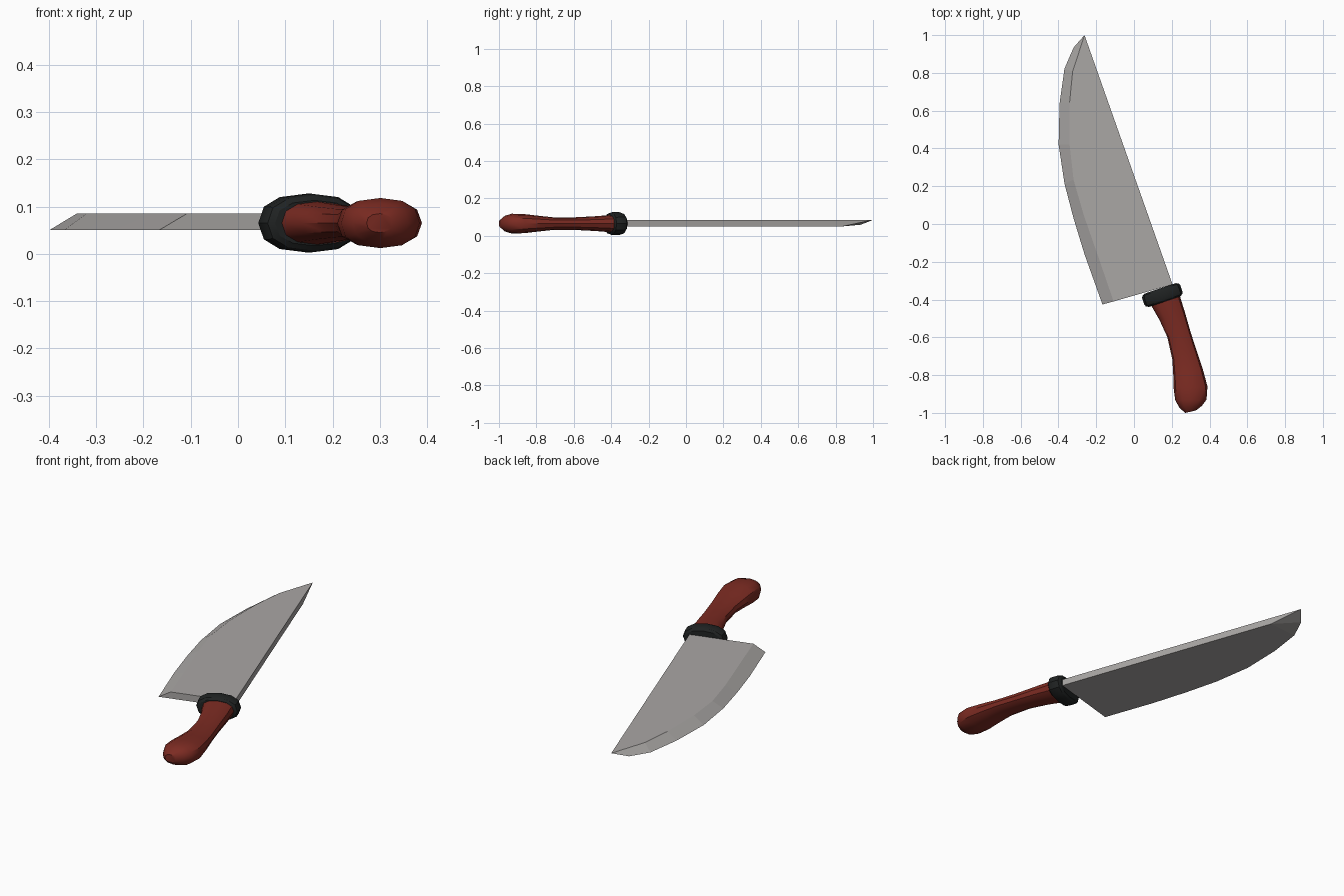
import bpy, bmesh, math
from mathutils import Vector

if "Cube" in bpy.data.objects:
    bpy.data.objects.remove(bpy.data.objects["Cube"])

MID = 0.065   # height of the knife's centre plane


def material(name, rgb):
    m = bpy.data.materials.new(name)
    m.diffuse_color = (*rgb, 1)
    m.use_nodes = True
    m.node_tree.nodes["Principled BSDF"].inputs["Base Color"].default_value = m.diffuse_color
    return m


def finish(bm, name, mat, smooth=None):
    bmesh.ops.recalc_face_normals(bm, faces=bm.faces)
    me = bpy.data.meshes.new(name)
    bm.to_mesh(me)
    bm.free()
    me.materials.append(mat)
    ob = bpy.data.objects.new(name, me)
    bpy.context.collection.objects.link(ob)
    if smooth:
        bpy.ops.object.select_all(action='DESELECT')
        ob.select_set(True)
        bpy.context.view_layer.objects.active = ob
        bpy.ops.object.shade_smooth_by_angle(angle=math.radians(smooth))
    return ob


def loft(name, rings, mat, sides, smooth, power=1.0):
    """Oval rings, each given by its left point, right point and half thickness."""
    bm = bmesh.new()
    loops = []
    for lx, ly, rx, ry, h in rings:
        c = Vector(((lx + rx) / 2, (ly + ry) / 2, MID))
        side = Vector(((rx - lx) / 2, (ry - ly) / 2, 0))
        loop = []
        for i in range(sides):
            a = 2 * math.pi * i / sides
            u = math.copysign(abs(math.cos(a)) ** power, math.cos(a))
            v = math.copysign(abs(math.sin(a)) ** power, math.sin(a))
            loop.append(bm.verts.new(c + side * u + Vector((0, 0, h * v))))
        loops.append(loop)
    for p, q in zip(loops, loops[1:]):
        for i in range(sides):
            j = (i + 1) % sides
            bm.faces.new((p[i], p[j], q[j], q[i]))
    bm.faces.new(loops[0])
    bm.faces.new(loops[-1])
    return finish(bm, name, mat, smooth)


steel = material("blade steel", (0.40, 0.385, 0.375))
black = material("bolster black", (0.014, 0.016, 0.016))
red = material("handle red", (0.20, 0.024, 0.016))

# Blade: flat underside, cutting edge ground on the upper side only
edge = [(-.167, -.426), (-.262, -.16), (-.32, .03), (-.368, .214), (-.399, .42),
        (-.394, .638), (-.368, .823), (-.32, .934)]
ground = [(-.108, -.41), (-.18, -.2), (-.267, .05), (-.32, .235), (-.341, .42),
          (-.341, .643), (-.325, .807), (-.294, .902)]
LOW, HIGH = .05, .085
bm = bmesh.new()
low = [bm.verts.new((x, y, LOW + (.009 if y > .9 else 0))) for x, y in edge]
high = [bm.verts.new((x, y, HIGH)) for x, y in ground]
tip = bm.verts.new((-.262, 1, HIGH))
spine_high = bm.verts.new((.204, -.32, HIGH))
spine_low = bm.verts.new((.204, -.32, LOW))
spine_end = bm.verts.new((-.204, .835, LOW))
for i in range(len(low) - 1):
    bm.faces.new((low[i], low[i + 1], high[i + 1], high[i]))
bm.faces.new((low[-1], tip, high[-1]))
bm.faces.new(high + [tip, spine_high])                     # upper face
bm.faces.new(low[:-1] + [spine_end, spine_low])            # under face
bm.faces.new((low[-2], low[-1], spine_end))                # lifted point
bm.faces.new((low[-1], tip, spine_end))
bm.faces.new((tip, spine_end, spine_low, spine_high))      # spine
bm.faces.new((low[0], high[0], spine_high, spine_low))     # heel
finish(bm, "blade", steel)

# Bolster: oval collar with chamfered rims, square to the handle
axis = Vector((.32, -.947))
across = Vector((.947, .32))
centre = Vector((.15, -.376))
rings = []
for t, w, h in [(-.037, .088, .048), (-.029, .102, .058), (-.018, .107, .062),
                (.018, .107, .062), (.029, .102, .058), (.037, .088, .048)]:
    c = centre + axis * t
    rings.append((*(c - across * w), *(c + across * w), h))
loft("bolster", rings, black, 12, 25, .85)

# Handle: curved grip that swells into a rounded butt
loft("handle", [
    (.080, -.405, .236, -.352, .047),
    (.093, -.435, .247, -.395, .045),
    (.135, -.508, .272, -.475, .039),
    (.177, -.600, .302, -.580, .034),
    (.203, -.717, .338, -.690, .033),
    (.208, -.800, .366, -.775, .042),
    (.210, -.870, .389, -.860, .051),
    (.218, -.932, .384, -.930, .053),
    (.242, -.975, .360, -.962, .042),
    (.272, -1.00, .328, -.987, .020)], red, 12, 40, .85)
